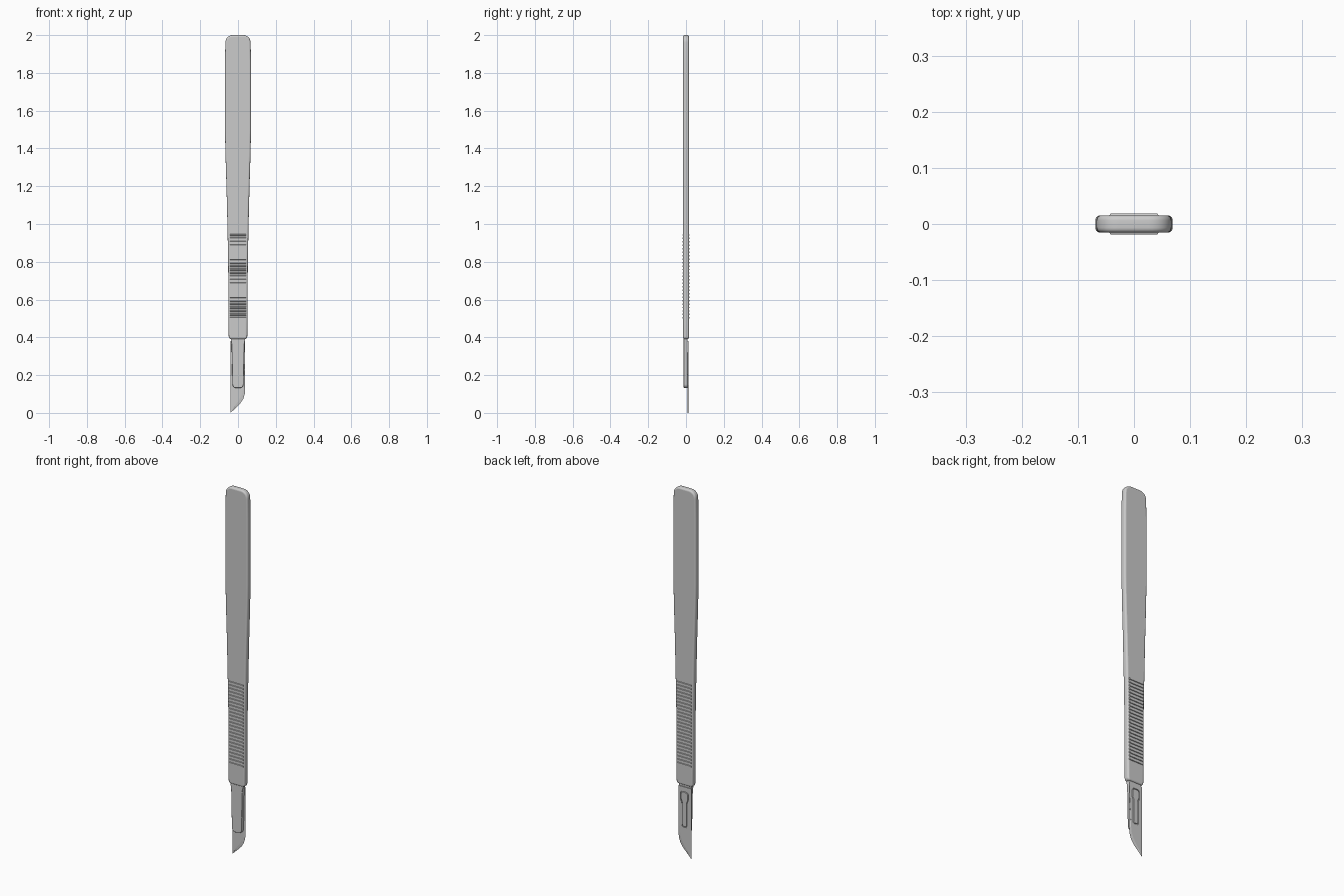
import bpy, bmesh
from math import pi, sin, cos, radians
from mathutils import Vector

if "Cube" in bpy.data.objects:
    bpy.data.objects.remove(bpy.data.objects["Cube"])


def rounded(points):
    """Turn (x, z, radius) corners into a closed outline with rounded corners."""
    out = []
    n = len(points)
    for i, (x, z, r) in enumerate(points):
        p = Vector((x, z))
        if r == 0:
            out.append(p)
            continue
        a = p + (Vector(points[i - 1][:2]) - p).normalized() * r
        b = p + (Vector(points[(i + 1) % n][:2]) - p).normalized() * r
        for k in range(9):
            t = k / 8
            w = 0.8
            den = (1 - t) ** 2 + 2 * w * t * (1 - t) + t * t
            out.append((a * (1 - t) ** 2 + p * 2 * w * t * (1 - t) + b * t * t) / den)
    return out


def mirrored(half):
    """Right-hand half outline (bottom to top) to full outline."""
    return half + [(-x, z, r) for x, z, r in reversed(half)]


def plate(name, outlines, y0, y1, bevel=0.0, res=3):
    """Extrude x/z outlines from y0 to y1 with rounded rims; later outlines are holes."""
    cu = bpy.data.curves.new(name, 'CURVE')
    cu.dimensions = '2D'
    cu.fill_mode = 'BOTH'
    cu.extrude = (y1 - y0) / 2 - bevel
    cu.bevel_depth = bevel
    cu.bevel_resolution = res
    cu.offset = -bevel
    for pts in outlines:
        sp = cu.splines.new('POLY')
        sp.points.add(len(pts) - 1)
        for q, p in zip(sp.points, pts):
            q.co = (p[0], p[1], 0, 1)
        sp.use_cyclic_u = True
    ob = bpy.data.objects.new(name, cu)
    bpy.context.collection.objects.link(ob)
    ob.location.y = (y0 + y1) / 2
    ob.rotation_euler.x = pi / 2
    bpy.ops.object.select_all(action='DESELECT')
    ob.select_set(True)
    bpy.context.view_layer.objects.active = ob
    bpy.ops.object.convert(target='MESH')
    bpy.ops.object.shade_smooth_by_angle(angle=radians(35))
    return bpy.context.object


def bm_object(name, bm):
    bmesh.ops.recalc_face_normals(bm, faces=bm.faces)
    me = bpy.data.meshes.new(name)
    bm.to_mesh(me)
    bm.free()
    ob = bpy.data.objects.new(name, me)
    bpy.context.collection.objects.link(ob)
    return ob


# Flat handle, widening towards the top
plate("handle", [rounded(mirrored([
    (0.049, 0.39, 0.015), (0.05, 0.5, 0), (0.052, 0.8, 0), (0.056, 1.0, 0),
    (0.061, 1.2, 0), (0.066, 1.36, 0), (0.069, 1.5, 0), (0.069, 1.85, 0),
    (0.066, 2.0, 0.04)]))], -0.0155, 0.0155, 0.009, 4)

# Grip ridges on both faces
bm = bmesh.new()
count = 25
for i in range(count):
    z = 0.503 + i * (0.942 - 0.503) / (count - 1)
    for s in (-1, 1):
        vs = bmesh.ops.create_cube(bm, size=1)['verts']
        for v in vs:
            outer = v.co.y * s > 0
            v.co = (v.co.x * (0.084 if outer else 0.088),
                    s * (0.019 if outer else 0.014),
                    z + v.co.z * (0.006 if outer else 0.010))
bm_object("grip_ridges", bm)

# Tang that carries the blade
plate("tang", [rounded(mirrored([
    (0.029, 0.132, 0.02), (0.034, 0.365, 0), (0.038, 0.385, 0), (0.038, 0.41, 0)]))],
    -0.012, 0.008, 0.003, 2)


def keyhole(g):
    return rounded(mirrored([
        (0.013 + g, 0.165 - g, 0.011), (0.013 + g, 0.295 - g, 0.004),
        (0.02 + g, 0.31 - g, 0.006), (0.02 + g, 0.352 + g, 0.014)]))


# Raised lug showing through the blade slot
plate("blade_lug", [keyhole(0)], 0.005, 0.0145, 0.002, 2)

# Blade plate with keyhole slot
edge = [(0.038, 0.32), (0.038, 0.13), (0.036, 0.10), (0.028, 0.075),
        (0.012, 0.05), (-0.01, 0.028), (-0.04, 0.0)]
grind = [(0.038, 0.32), (0.028, 0.14), (0.024, 0.11), (0.015, 0.085),
         (0.0, 0.06), (-0.018, 0.036), (-0.04, 0.0)]
Y0, Y1 = 0.008, 0.012
plate("blade", [[(-0.04, 0.38), (0.038, 0.38)] + grind, keyhole(0.004)], Y0, Y1)

# Ground cutting edge
bm = bmesh.new()
rows = [[bm.verts.new((x, y, z)) for x, z in line]
        for line, y in ((grind, Y0), (edge, (Y0 + Y1) / 2), (grind, Y1))]
for a, b in zip(rows, rows[1:]):
    for i in range(len(a) - 1):
        bm.faces.new((a[i], a[i + 1], b[i + 1], b[i]))
bm_object("cutting_edge", bm)
